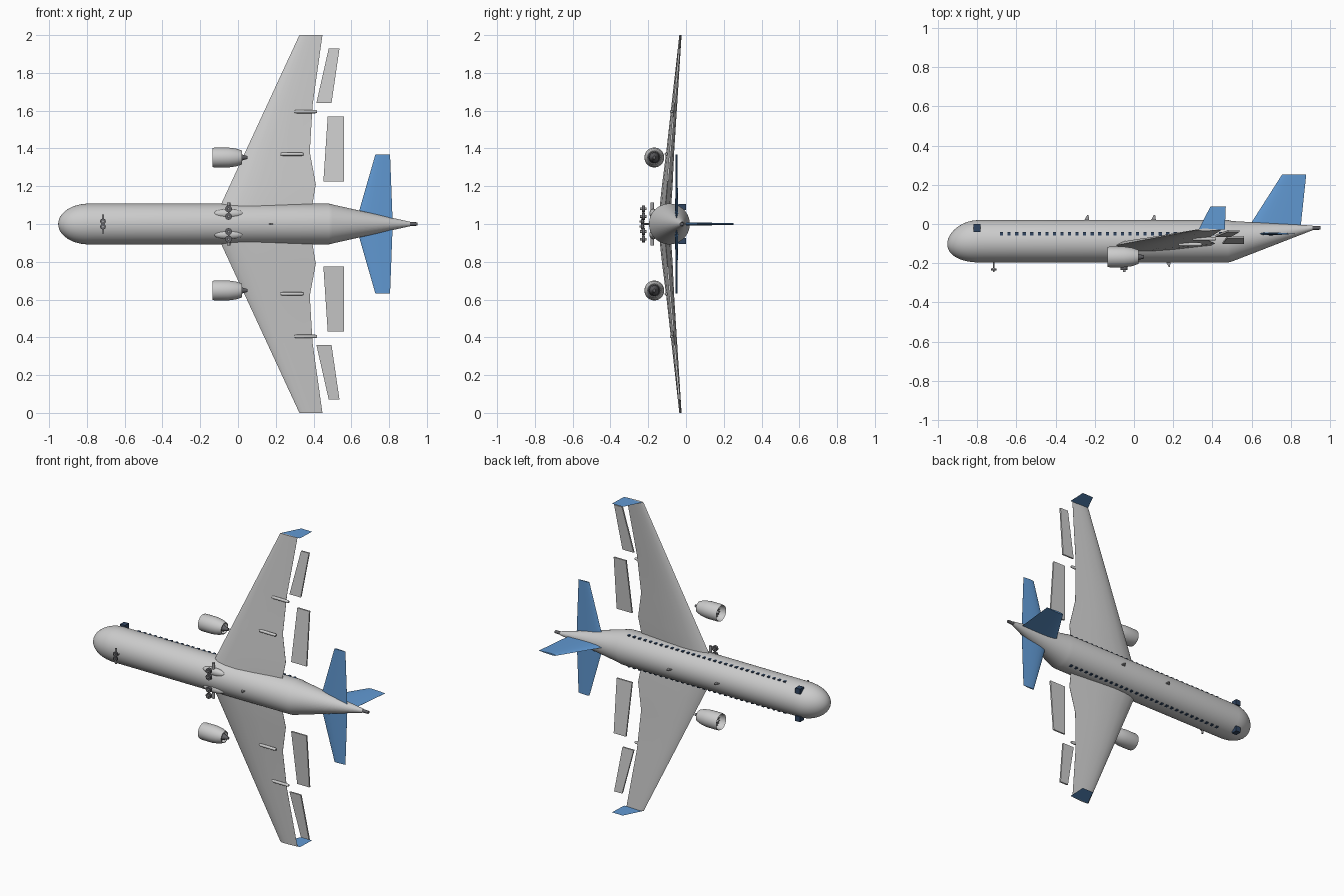
import bpy, bmesh, math
from mathutils import Matrix, Vector

if "Cube" in bpy.data.objects:
    bpy.data.objects.remove(bpy.data.objects["Cube"])


def mat(name, c):
    m = bpy.data.materials.new(name)
    m.diffuse_color = (*c, 1)
    m.use_nodes = True
    m.node_tree.nodes["Principled BSDF"].inputs["Base Color"].default_value = m.diffuse_color
    return m


BLUE = mat("blue", (0.12, 0.32, 0.65))
NAVY = mat("navy", (0.03, 0.06, 0.12))
DARK = mat("dark_grey", (0.12, 0.12, 0.13))
STEEL = mat("steel", (0.35, 0.35, 0.36))
CY = -0.088   # fuselage axis height (y is the aircraft's up)


def finish(name, bm, material=None, smooth=True):
    bmesh.ops.recalc_face_normals(bm, faces=bm.faces)
    me = bpy.data.meshes.new(name)
    bm.to_mesh(me)
    bm.free()
    ob = bpy.data.objects.new(name, me)
    bpy.context.collection.objects.link(ob)
    if material:
        me.materials.append(material)
    if smooth:
        bpy.context.view_layer.objects.active = ob
        ob.select_set(True)
        bpy.ops.object.shade_smooth_by_angle(angle=math.radians(35))
        ob.select_set(False)
    return ob


def loft(name, rings, material=None, cap=True, loop=False):
    bm = bmesh.new()
    vs = [[bm.verts.new(p) for p in r] for r in rings]
    n = len(vs[0])
    pairs = list(zip(vs, vs[1:])) + ([(vs[-1], vs[0])] if loop else [])
    for a, b in pairs:
        for i in range(n):
            bm.faces.new((a[i], a[(i + 1) % n], b[(i + 1) % n], b[i]))
    if cap and not loop:
        bm.faces.new(vs[0])
        bm.faces.new(vs[-1])
    return finish(name, bm, material)


def tube(name, sections, z=1.0, n=40, material=None, loop=False):
    """Circular sections (x, radius, y) lofted along x."""
    rings = [[(x, y + r * math.cos(2 * math.pi * i / n), z + r * math.sin(2 * math.pi * i / n))
              for i in range(n)] for x, r, y in sections]
    return loft(name, rings, material, loop=loop)


def foil(name, sections, place, material=None):
    """Airfoil sections (x_lead, x_trail, offset, span, thickness)."""
    half = [(0.02, .2), (.08, .65), (.2, .92), (.35, 1), (.6, .72), (.85, .28), (1, .03)]
    outline = [(0, 0)] + half + [(f, -t) for f, t in reversed(half)]
    rings = [[place(a + (b - a) * f, o + t * th / 2, s) for f, t in outline]
             for a, b, o, s, th in sections]
    return loft(name, rings, material)


def box(name, c, size, material=None):
    bm = bmesh.new()
    bmesh.ops.create_cube(bm, size=1, matrix=Matrix.Translation(c) @ Matrix.Diagonal((*size, 1)))
    return finish(name, bm, material, False)


def rod(name, c, r, length, axis, material=None, r2=None, n=20):
    bm = bmesh.new()
    q = Vector((0, 0, 1)).rotation_difference(Vector(axis)).to_matrix().to_4x4()
    bmesh.ops.create_cone(bm, cap_ends=True, segments=n, radius1=r, radius2=r if r2 is None else r2,
                          depth=length, matrix=Matrix.Translation(c) @ q)
    return finish(name, bm, material)


def ellipsoid(name, c, size, material=None):
    bm = bmesh.new()
    bmesh.ops.create_uvsphere(bm, u_segments=24, v_segments=12, radius=1,
                              matrix=Matrix.Translation(c) @ Matrix.Diagonal((*size, 1)))
    return finish(name, bm, material)


# Fuselage: elliptical nose, straight barrel, upswept tail cone
body = []
for i in range(13):
    t = math.cos(math.radians(1 + 89 * i / 12))
    body.append((-0.79 - 0.162 * t, 0.108 * math.sqrt(1 - t * t), CY - 0.014 * t * t))
body += [(0.48, .108, CY), (0.50, .103, CY), (0.91, .012, -0.02)]
tube("fuselage", body, n=48)
tube("tail_exhaust", [(0.90, .011, -.02), (0.95, .009, -.02)], n=20, material=DARK)

# Vertical fin
foil("tail_fin", [(.575, .848, 1, -.03, .018), (.755, .878, 1, .252, .01)],
     lambda x, t, s: (x, s, t), BLUE)

# Antennas on the back and belly
for x, y, d in ((-.24, .033, 1), (.10, .033, 1), (.175, -.205, -1)):
    bm = bmesh.new()
    pts = [(x - .015, y - d * .016), (x + .012, y - d * .016), (x + .008, y + d * .014), (x + .002, y + d * .014)]
    a, b = ([bm.verts.new((px, py, 1 + w)) for px, py in pts] for w in (-.003, .003))
    bm.faces.new(a)
    bm.faces.new(b)
    for i in range(4):
        bm.faces.new((a[i], a[(i + 1) % 4], b[(i + 1) % 4], b[i]))
    finish("antenna", bm, STEEL, False)

for side, s in (("left", 1), ("right", -1)):
    def place(x, t, w, s=s):
        return (x, t, 1 + s * w)

    # Main wing with kinked trailing edge and dihedral
    def wy(w):
        return -0.117 + 0.0875 * w
    foil(side + "_wing", [(-.138 + .463 * w, te, wy(w), w, th) for w, te, th in (
        (.05, .39, .062), (.11, .395, .06), (.21, .412, .056), (.38, .38, .042),
        (.63, .395, .03), (1.0, .447, .012))], place)

    # Flat winglet
    bm = bmesh.new()
    bm.faces.new([bm.verts.new((x, y, 1 + s)) for x, y in
                  ((.33, -.028), (.39, .09), (.468, .09), (.463, -.028))])
    finish(side + "_winglet", bm, BLUE, False)

    # Tailplane
    foil(side + "_tailplane", [(.63, .818, -.05, .03, .016), (.727, .805, -.05, .367, .009)], place, BLUE)

    # Flap and aileron, set off behind the wing
    for part, secs in (("flap", ((.225, .452, .562), (.57, .475, .562))),
                       ("aileron", ((.64, .415, .495), (.928, .48, .537)))):
        loft(f"{side}_{part}", [[place(x, wy(w) + t, w) for x, t in
             ((a, -.005), (b, -.005), (b, .005), (a, .005))] for w, a, b in secs])

    # Flap track fairings
    for w, x, y in ((.37, .288, -.104), (.595, .36, -.076)):
        tube(side + "_flap_track", [(x - .062, .006, y), (x - .05, .009, y), (x + .05, .009, y),
                                    (x + .058, .006, y)], 1 + s * w, 16)

    # Engine: hollow nacelle, fan blades, spinner and exhaust cone
    ez, ey = 1 + s * .352, -.168
    prof = [(-.13, .047), (-.135, .050), (-.125, .0525), (-.05, .0525), (-.01, .047), (.022, .036),
            (.022, .032), (-.02, .040), (-.10, .044)]
    tube(side + "_nacelle", [(x, r, ey) for x, r in prof], ez, 36, loop=True)
    tube(side + "_fan_disc", [(-.085, .045, ey), (-.08, .045, ey)], ez, 36, DARK)
    tube(side + "_spinner", [(-.122, .001, ey), (-.112, .008, ey), (-.085, .015, ey)], ez, 20, STEEL)
    tube(side + "_exhaust_cone", [(-.08, .03, ey), (.0, .026, ey), (.03, .013, ey),
                                  (.05, .008, ey)], ez, 24, DARK)
    bm = bmesh.new()
    for k in range(16):
        m = (Matrix.Translation((-.094, ey, ez)) @ Matrix.Rotation(k * math.pi / 8, 4, 'X')
             @ Matrix.Translation((0, 0, .028)) @ Matrix.Rotation(.6, 4, 'Z')
             @ Matrix.Diagonal((.002, .009, .034, 1)))
        bmesh.ops.create_cube(bm, size=1, matrix=m)
    finish(side + "_fan_blades", bm, STEEL, False)

    # Cabin windows and cockpit window
    for k in range(30):
        box(f"{side}_window", (-.675 + .0385 * k, -.05, 1 + s * .099), (.016, .018, .01), NAVY)
    box(side + "_cockpit_window", (-.80, -.02, 1 + s * .09), (.034, .04, .034), NAVY)

    # Main landing gear with belly fairing
    ellipsoid(side + "_gear_fairing", (-.05, -.172, 1 + s * .055), (.08, .022, .025))
    rod(side + "_main_strut", (-.05, -.178, 1 + s * .065), .009, .1, (0, 0, 1), STEEL)
    rod(side + "_main_axle", (-.05, -.226, 1 + s * .06), .004, .07, (0, 0, 1), STEEL)
    for w in (.04, .08):
        rod(side + "_main_wheel", (-.05, -.226, 1 + s * w), .018, .016, (0, 1, 0), DARK)
        rod(side + "_main_hub", (-.05, -.226, 1 + s * w), .007, .036, (0, 1, 0), STEEL)

    # Nose wheels
    rod(side + "_nose_wheel", (-.715, -.232, 1 + s * .014), .015, .012, (0, 1, 0), DARK)
    rod(side + "_nose_hub", (-.715, -.232, 1 + s * .014), .005, .026, (0, 1, 0), STEEL)

# Nose gear strut and leg
rod("nose_strut", (-.715, -.228, 1), .006, .1, (0, 0, 1), STEEL)
rod("nose_leg", (-.715, -.21, 1), .004, .04, (0, 1, 0), STEEL)
